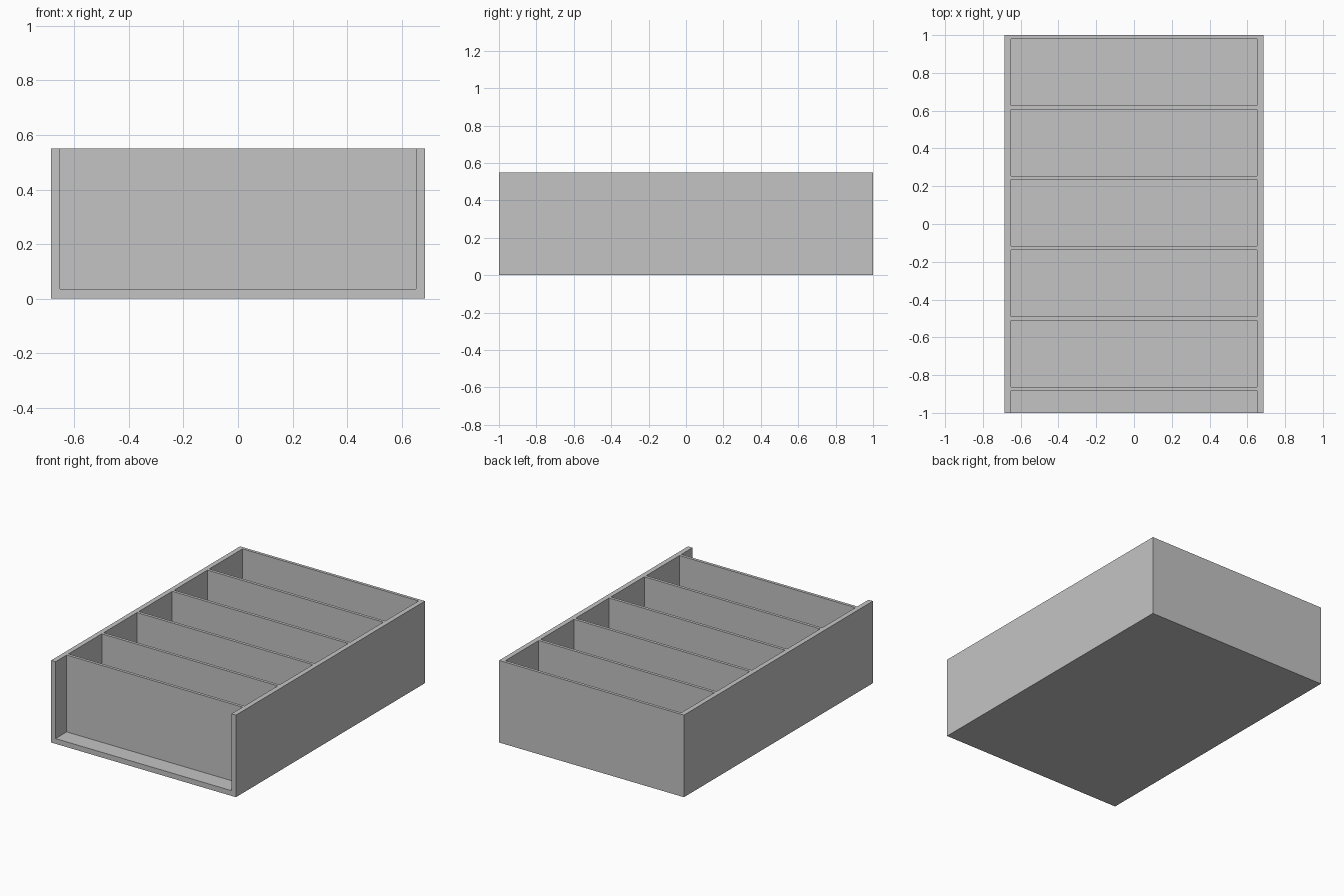
import bpy
import bmesh
from mathutils import Vector

cube = bpy.data.objects.get("Cube")
if cube:
    bpy.data.objects.remove(cube, do_unlink=True)

WIDTH, LENGTH, HEIGHT = 1.37, 2.0, 0.55
WALL, FLOOR, PANEL = 0.033, 0.035, 0.02   # side, floor and divider thickness
PITCH = 0.3725                            # spacing of the dividers
BAYS = 6

grey = bpy.data.materials.new("plain_grey")
grey.use_nodes = True
grey.diffuse_color = (0.55, 0.55, 0.55, 1)
grey.node_tree.nodes["Principled BSDF"].inputs["Base Color"].default_value = grey.diffuse_color


def box(name, low, high):
    """Axis-aligned box between two corners."""
    low, high = Vector(low), Vector(high)
    bm = bmesh.new()
    bmesh.ops.create_cube(bm, size=1)
    bmesh.ops.scale(bm, vec=high - low, verts=bm.verts)
    bmesh.ops.translate(bm, vec=(low + high) / 2, verts=bm.verts)
    mesh = bpy.data.meshes.new(name)
    bm.to_mesh(mesh)
    bm.free()
    mesh.materials.append(grey)
    obj = bpy.data.objects.new(name, mesh)
    bpy.context.collection.objects.link(obj)
    return obj


# Solid block that becomes the open-fronted tray
tray = box("divided_tray", (-WIDTH / 2, -LENGTH / 2, 0), (WIDTH / 2, LENGTH / 2, HEIGHT))

# Hollow out each compartment from back to front; the last one opens to the front
inner = WIDTH / 2 - WALL
for i in range(BAYS):
    back = LENGTH / 2 - PANEL - i * PITCH
    front = back - PITCH + PANEL if i < BAYS - 1 else -LENGTH
    cutter = box("compartment_cutter", (-inner, front, FLOOR), (inner, back, HEIGHT * 2))
    cutter.hide_render = True
    cut = tray.modifiers.new("compartment", "BOOLEAN")
    cut.operation = "DIFFERENCE"
    cut.solver = "EXACT"
    cut.object = cutter
    bpy.context.view_layer.objects.active = tray
    bpy.ops.object.modifier_apply(modifier=cut.name)
    bpy.data.objects.remove(cutter, do_unlink=True)
